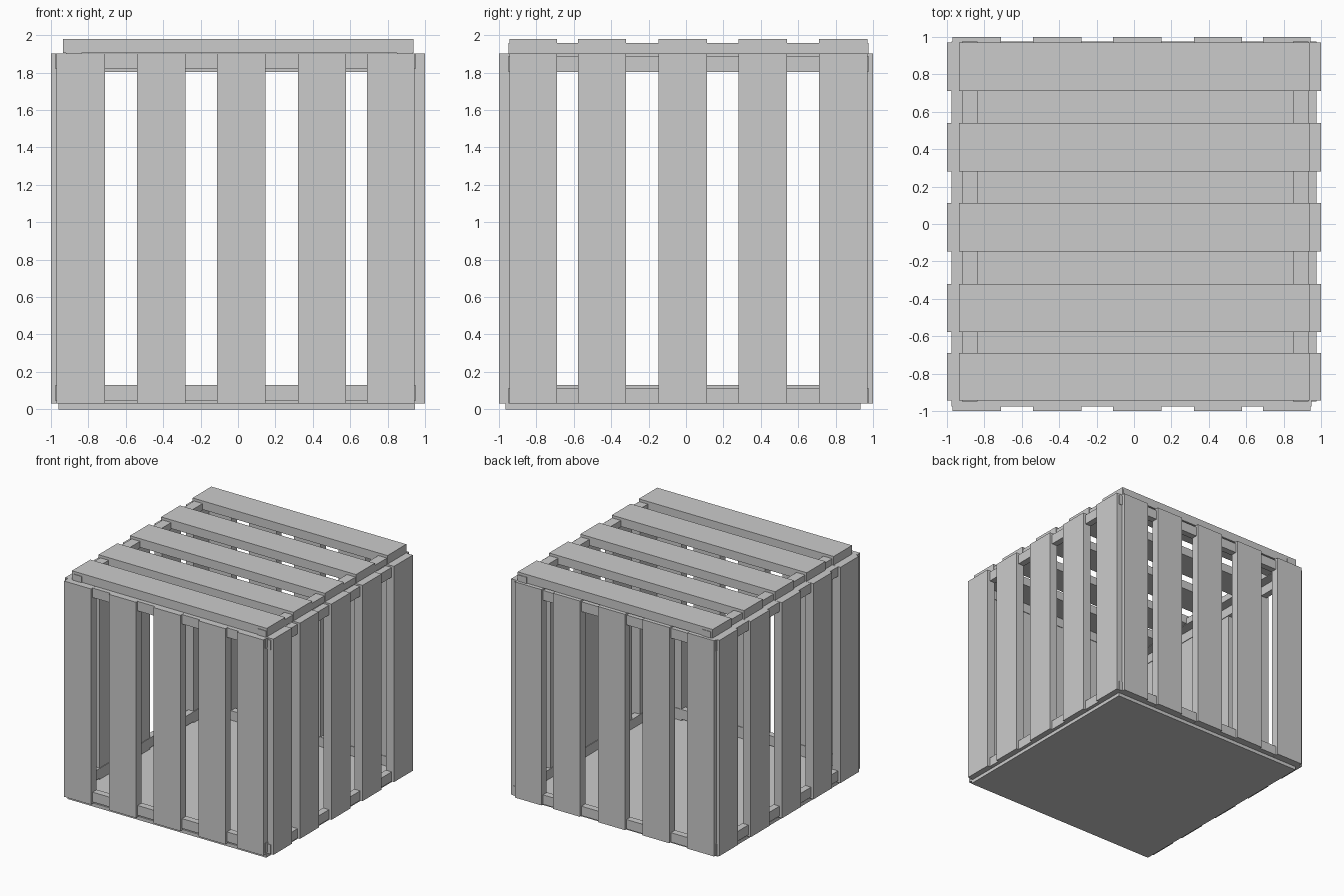
import bpy, bmesh
from mathutils import Vector

if "Cube" in bpy.data.objects:
    bpy.data.objects.remove(bpy.data.objects["Cube"])


def add_box(bm, lo, hi):
    lo, hi = Vector(lo), Vector(hi)
    verts = bmesh.ops.create_cube(bm, size=1)["verts"]
    for v in verts:
        v.co = [(lo[i] + hi[i]) / 2 + v.co[i] * (hi[i] - lo[i]) for i in range(3)]


def make_object(name, boxes):
    bm = bmesh.new()
    for lo, hi in boxes:
        add_box(bm, lo, hi)
    me = bpy.data.meshes.new(name)
    bm.to_mesh(me)
    bm.free()
    bpy.context.collection.objects.link(bpy.data.objects.new(name, me))


SLATS = [(-0.97, -0.712), (-0.54, -0.28), (-0.112, 0.147), (0.32, 0.578), (0.69, 0.943)]
MIRRORED = [(-b, -a) for a, b in SLATS]
SLAT_DEPTH = (0.0, 0.075)      # measured inward from the outer face
RAIL_DEPTH = (0.023, 0.08)


def panel(name, place, slats, length, rails):
    """Five slats across two rails; place(across, along, depth) gives x, y, z."""
    parts = [(s, length, SLAT_DEPTH) for s in slats]
    span = (slats_min(slats) - 0.005, slats_max(slats) + 0.005)
    parts += [(span, r, RAIL_DEPTH) for r in rails]
    boxes = []
    for a, l, d in parts:
        p, q = place(a[0], l[0], d[0]), place(a[1], l[1], d[1])
        boxes.append(([min(c) for c in zip(p, q)], [max(c) for c in zip(p, q)]))
    make_object(name, boxes)


def slats_min(s):
    return min(a for a, b in s)


def slats_max(s):
    return max(b for a, b in s)


HEIGHT = (0.03, 1.903)
RAILS_HIGH = [(0.045, 0.13), (1.82, 1.902)]
RAILS_LOW = [(0.031, 0.113), (1.803, 1.888)]

# four side panels
panel("front_panel", lambda a, l, d: (a, -1 + d, l), SLATS, HEIGHT, RAILS_HIGH)
panel("back_panel", lambda a, l, d: (a, 1 - d, l), SLATS, HEIGHT, RAILS_LOW)
panel("left_panel", lambda a, l, d: (-1 + d, a, l), MIRRORED, HEIGHT, RAILS_HIGH)
panel("right_panel", lambda a, l, d: (1 - d, a, l), MIRRORED, HEIGHT, RAILS_LOW)

# lid resting on the sides
panel("lid", lambda a, l, d: (l, a, 1.98 - d), MIRRORED, (-0.935, 0.937),
      [(-0.92, -0.838), (0.85, 0.932)])

# solid floor board
make_object("floor_board", [((-0.96, -0.965, 0), (0.947, 0.933, 0.03))])
